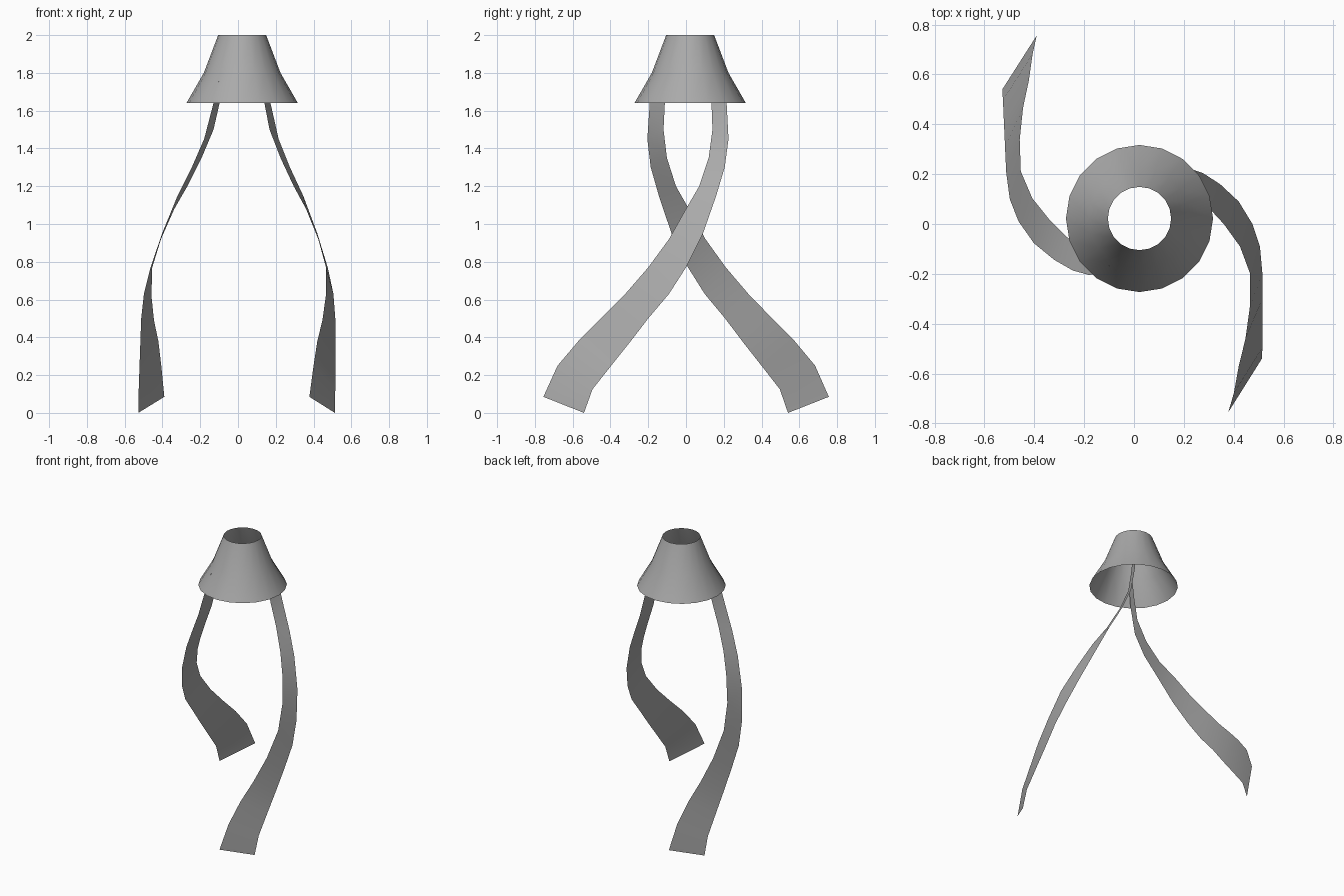
import bpy
import math
from mathutils import Vector

default_cube = bpy.data.objects.get("Cube")
if default_cube:
    bpy.data.objects.remove(default_cube, do_unlink=True)

# One plain grey for every part
GREY = (0.4, 0.4, 0.4, 1.0)
grey = bpy.data.materials.new("plain grey")
grey.use_nodes = True
grey.diffuse_color = GREY
grey.node_tree.nodes["Principled BSDF"].inputs["Base Color"].default_value = GREY


def strip_faces(rows, width, closed):
    """Quads joining neighbouring rows of equal width."""
    faces = []
    columns = width if closed else width - 1
    for row in range(rows - 1):
        for col in range(columns):
            following = (col + 1) % width
            lower, upper = row * width, (row + 1) * width
            faces.append((lower + col, lower + following,
                          upper + following, upper + col))
    return faces


def build_sheet(name, rows, closed=False):
    """Make a smooth open surface from rows of points."""
    width = len(rows[0])
    points = [point for row in rows for point in row]
    mesh = bpy.data.meshes.new(name)
    mesh.from_pydata(points, [], strip_faces(len(rows), width, closed))
    mesh.materials.append(grey)
    mesh.update()
    sheet = bpy.data.objects.new(name, mesh)
    bpy.context.collection.objects.link(sheet)
    bpy.ops.object.select_all(action="DESELECT")
    sheet.select_set(True)
    bpy.context.view_layer.objects.active = sheet
    bpy.ops.object.shade_smooth_by_angle(angle=math.radians(35))
    return sheet


# Flared collar, open at both ends
SIDES = 20
collar_centre = Vector((0.022, 0.022, 0))
collar_profile = [(0.295, 1.64), (0.203, 1.8), (0.127, 2)]


def ring(radius, height):
    points = []
    for side in range(SIDES):
        angle = math.tau * side / SIDES
        offset = Vector((radius * math.cos(angle), radius * math.sin(angle), height))
        points.append(collar_centre + offset)
    return points


build_sheet("collar", [ring(r, z) for r, z in collar_profile], closed=True)

# Twisted ribbon: pairs of edge points from the foot up into the collar
ribbon_edges = [
    ((.378, -.755, .085), (.513, -.54, 0)),
    ((.4, -.68, .25), (.515, -.495, .125)),
    ((.42, -.57, .38), (.515, -.4, .245)),
    ((.447, -.46, .49), (.515, -.3, .37)),
    ((.465, -.33, .62), (.515, -.2, .5)),
    ((.466, -.2, .77), (.505, -.09, .63)),
    ((.425, -.09, .92), (.475, 0, .77)),
    ((.36, 0, 1.08), (.42, .09, .95)),
    ((.295, .07, 1.2), (.345, .16, 1.15)),
    ((.225, .12, 1.35), (.275, .205, 1.3)),
    ((.167, .14, 1.5), (.215, .225, 1.45)),
    ((.14, .135, 1.64), (.172, .215, 1.64)),
    ((.118, .125, 1.76), (.147, .195, 1.76)),
]
left_rows = [[Vector(first), Vector(second)] for first, second in ribbon_edges]


# The opposite ribbon is turned half way round and leans slightly
def opposite(point):
    x, y, z = point
    return Vector((-x - 0.015 + 0.035 * z, -y + 0.014 * z, z))


right_rows = [[opposite(point) for point in row] for row in left_rows]
build_sheet("left_ribbon", left_rows)
build_sheet("right_ribbon", right_rows)
